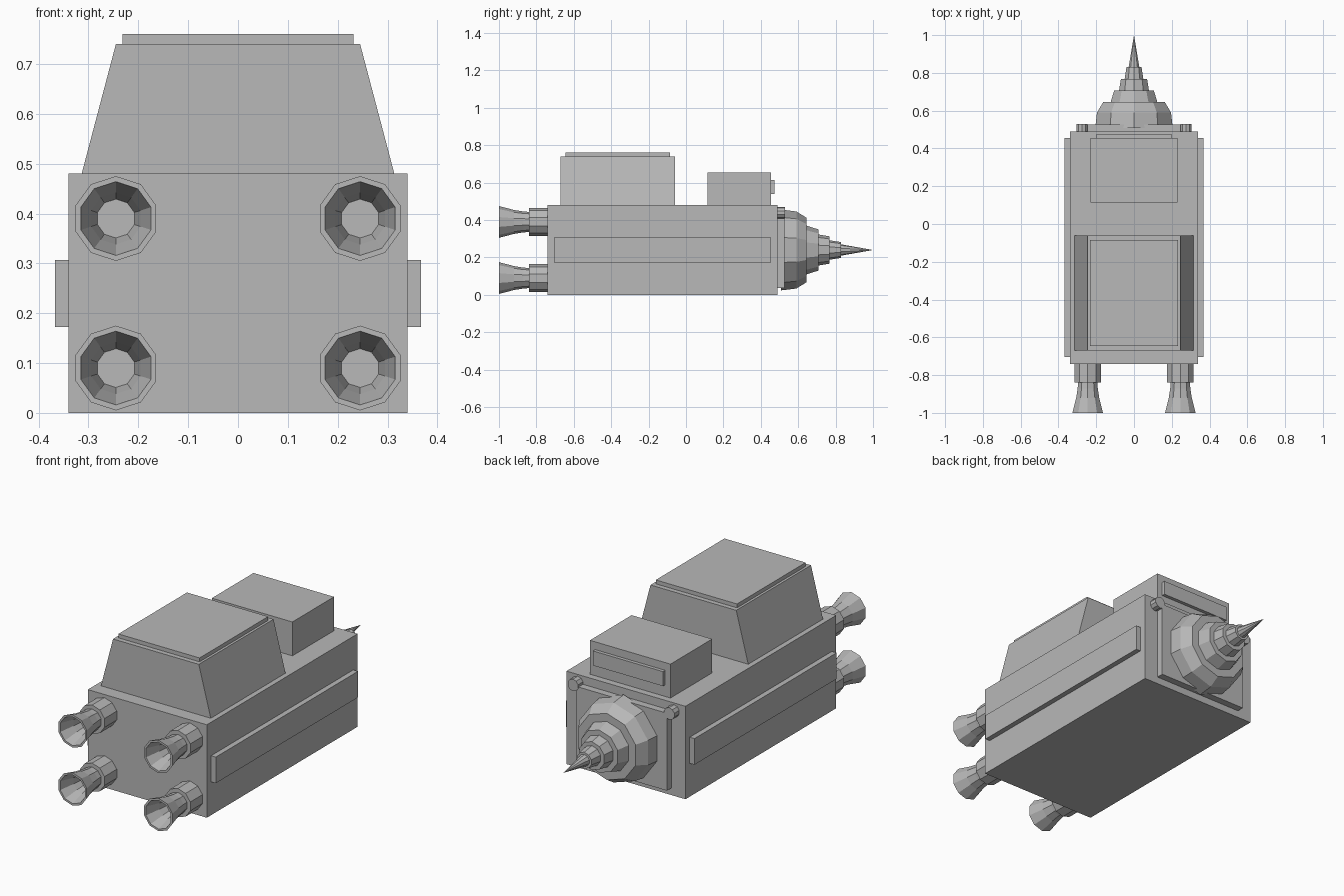
import bpy, bmesh, math

if "Cube" in bpy.data.objects:
    bpy.data.objects.remove(bpy.data.objects["Cube"])

grey = bpy.data.materials.new("hull_grey")
grey.diffuse_color = (0.48, 0.48, 0.48, 1)
grey.use_nodes = True
grey.node_tree.nodes["Principled BSDF"].inputs["Base Color"].default_value = grey.diffuse_color


def finish(name, bm):
    bmesh.ops.remove_doubles(bm, verts=bm.verts, dist=1e-5)
    bmesh.ops.recalc_face_normals(bm, faces=bm.faces)
    me = bpy.data.meshes.new(name)
    bm.to_mesh(me)
    bm.free()
    me.materials.append(grey)
    ob = bpy.data.objects.new(name, me)
    bpy.context.collection.objects.link(ob)
    return ob


def box(name, x, y, z, top_x=None):
    """Box from (min, max) ranges; top_x gives a narrower top."""
    bm = bmesh.new()
    bmesh.ops.create_cube(bm, size=1)
    for v in bm.verts:
        xr = top_x if (top_x and v.co.z > 0) else x
        v.co = (xr[v.co.x > 0], y[v.co.y > 0], z[v.co.z > 0])
    return finish(name, bm)


def lathe(name, profile, cx, cz, sides=10):
    """Turn a (radius, y) profile around an axis along y."""
    bm = bmesh.new()
    rings = []
    for r, y in profile:
        rings.append([bm.verts.new((cx + r * math.sin(2 * math.pi * i / sides), y,
                                    cz + r * math.cos(2 * math.pi * i / sides)))
                      if r > 0 or i == 0 else None for i in range(sides)])
    for (ra, _), (rb, _), a, b in zip(profile, profile[1:], rings, rings[1:]):
        for i in range(sides):
            j = (i + 1) % sides
            if ra == 0:
                bm.faces.new((a[0], b[i], b[j]))
            elif rb == 0:
                bm.faces.new((a[i], a[j], b[0]))
            else:
                bm.faces.new((a[i], a[j], b[j], b[i]))
    return finish(name, bm)


# Main hull and side rails
box("hull", (-0.34, 0.34), (-0.74, 0.49), (0, 0.48))
box("right_rail", (0.33, 0.367), (-0.705, 0.455), (0.172, 0.307))
box("left_rail", (-0.367, -0.33), (-0.705, 0.455), (0.172, 0.307))

# Rear housing with tapered sides and roof plate
box("rear_housing", (-0.315, 0.315), (-0.67, -0.06), (0.475, 0.74), (-0.245, 0.245))
box("roof_plate", (-0.232, 0.232), (-0.645, -0.085), (0.735, 0.76))

# Cockpit block and its window plate
box("cockpit", (-0.23, 0.23), (0.115, 0.455), (0.475, 0.655))
box("cockpit_window", (-0.2, 0.2), (0.45, 0.473), (0.54, 0.615))

# Drill mounting plate and corner lamps
box("drill_plate", (-0.26, 0.26), (0.48, 0.527), (0.037, 0.437))
for side, label in ((-1, "left"), (1, "right")):
    lathe(label + "_lamp", [(0, 0.48), (0.031, 0.48), (0.031, 0.53), (0, 0.53)],
          side * 0.275, 0.44)

# Stepped drill
lathe("drill", [(0, 0.508), (0.216, 0.508), (0.206, 0.59), (0.172, 0.645),
                (0.13, 0.645), (0.11, 0.708), (0.083, 0.708), (0.073, 0.768),
                (0.052, 0.768), (0.042, 0.83), (0.03, 0.83), (0, 1.0)], 0, 0.24)

# Four thrusters: mount and hollow bell
for side, label in ((-1, "left"), (1, "right")):
    for z, level in ((0.09, "lower"), (0.39, "upper")):
        tag = level + "_" + label
        lathe(tag + "_thruster_mount", [(0, -0.73), (0.074, -0.73), (0.074, -0.84), (0, -0.84)],
              side * 0.245, z)
        lathe(tag + "_thruster_bell", [(0, -0.83), (0.053, -0.83), (0.056, -0.87), (0.064, -0.92),
                                       (0.085, -1.0), (0.074, -1.0), (0.052, -0.92),
                                       (0.039, -0.86), (0, -0.86)], side * 0.245, z)
